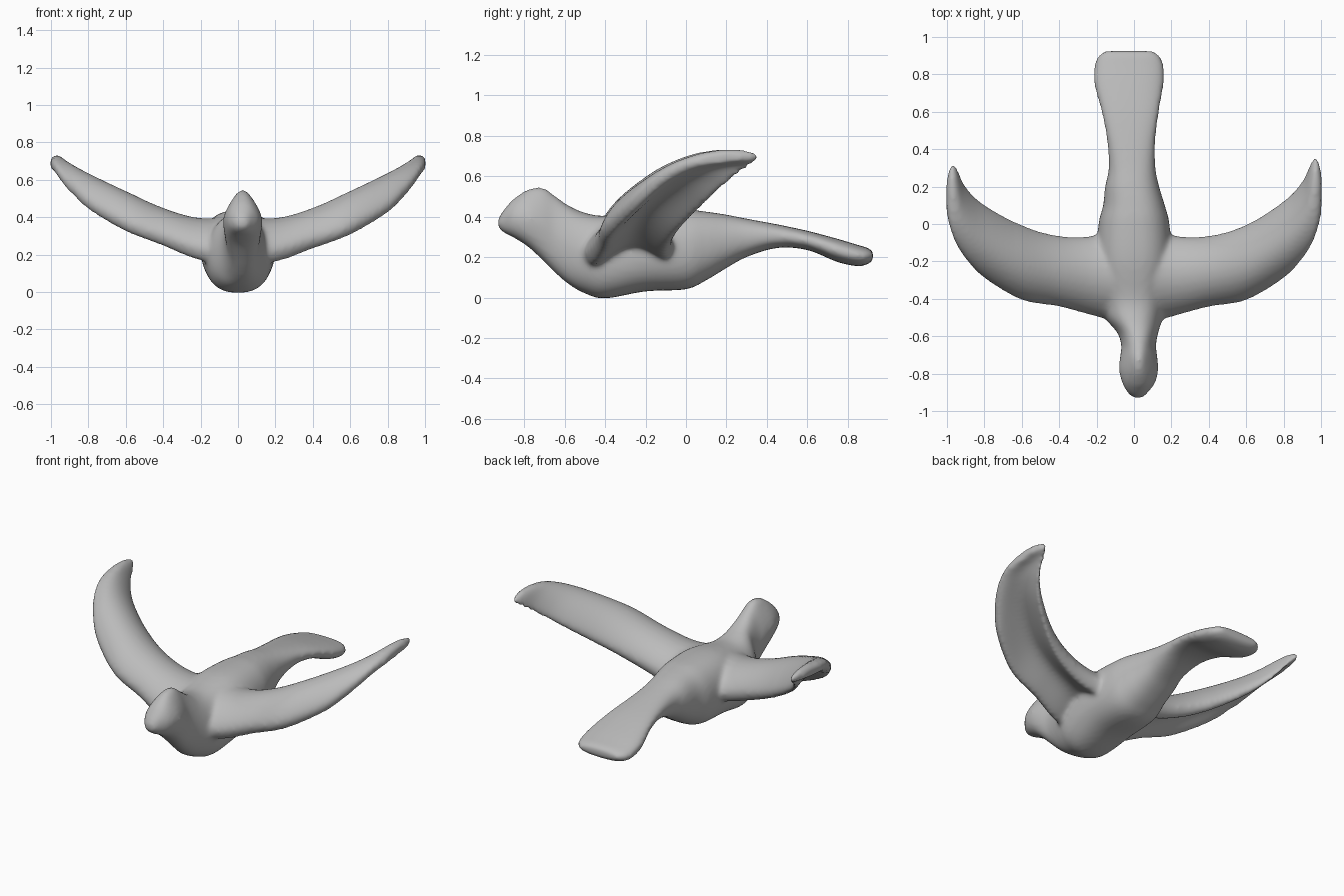
import bpy, bmesh, math

grey = bpy.data.materials.new("plain grey")
grey.diffuse_color = (0.5, 0.5, 0.5, 1)


def refine(rows, steps=5):
    """Catmull-Rom interpolation of a table of section parameters."""
    out = []
    for i in range(len(rows) - 1):
        p0, p1, p2 = rows[max(i - 1, 0)], rows[i], rows[i + 1]
        p3 = rows[min(i + 2, len(rows) - 1)]
        for s in range(steps):
            t = s / steps
            out.append([b + 0.5 * t * (c - a + t * (2*a - 5*b + 4*c - d + t * (3*(b - c) + d - a)))
                        for a, b, c, d in zip(p0, p1, p2, p3)])
    return out + [list(rows[-1])]


def loft(bm, rings):
    """Closed skin through a list of equal-sized rings."""
    vs = [[bm.verts.new(p) for p in r] for r in rings]
    n = len(vs[0])
    for a, b in zip(vs, vs[1:]):
        for k in range(n):
            bm.faces.new((a[k], a[(k + 1) % n], b[(k + 1) % n], b[k]))
    bm.faces.new(vs[0])
    bm.faces.new(vs[-1][::-1])


def power(v, e):
    return math.copysign(abs(v) ** e, v)


N = 32
ANG = [2 * math.pi * k / N for k in range(N)]


def body_ring(y, cx, w, zb, zt, pinch):
    cz, h = (zb + zt) / 2, (zt - zb) / 2
    return [(cx + w * power(math.cos(a), 0.8) * (1 - pinch * max(0, math.sin(a))),
             y, cz + h * power(math.sin(a), 0.85)) for a in ANG]


def wing_ring(side, x, le, te, zle, zte, ztop, t):
    """Cupped section of even thickness: both edges droop below the middle."""
    if side < 0:                      # this wing sits a little higher, with a shorter tip
        zle += 0.02 * min(1, x / 0.5) * (1 if x < 0.9 else 0.6)
        te -= 0.04 * max(0, x - 0.6) / 0.4
    le, te = le + 0.08 * t, te - 0.08 * t
    chord = te - le
    rise = ztop - t / 2 - (zle + zte) / 2
    ring = []
    for a in ANG:
        u = 0.5 - 0.5 * math.cos(a)
        z = zle + (zte - zle) * u + rise * 4 * u * (1 - u)
        slope = 0.6 * (zte - zle + rise * 4 * (1 - 2 * u)) / chord
        off = t / 2 * power(math.sin(a), 0.55)
        ring.append((side * x, le + chord * u - slope * off / math.hypot(1, slope), z + off))
    return ring


# head, trunk and tail: y, centre x, half width, bottom, top, pinch of the upper half
BODY = [
    (-0.93, 0.02, 0.025, 0.345, 0.39, 0),
    (-0.90, 0.02, 0.055, 0.32, 0.435, 0.1),
    (-0.85, 0.025, 0.088, 0.295, 0.49, 0.3),
    (-0.78, 0.025, 0.105, 0.25, 0.535, 0.5),
    (-0.71, 0.025, 0.100, 0.185, 0.545, 0.5),
    (-0.65, 0.025, 0.093, 0.125, 0.505, 0.35),
    (-0.58, 0.02, 0.11, 0.065, 0.455, 0.2),
    (-0.50, 0.0, 0.155, 0.02, 0.42, 0.15),
    (-0.40, 0.0, 0.18, -0.005, 0.405, 0.1),
    (-0.20, 0.0, 0.20, 0.03, 0.435, 0.05),
    (0.00, 0.0, 0.19, 0.04, 0.435, 0.05),
    (0.10, 0.0, 0.165, 0.085, 0.425, 0.05),
    (0.20, -0.01, 0.145, 0.145, 0.41, 0.05),
    (0.30, -0.01, 0.125, 0.20, 0.39, 0),
    (0.45, -0.015, 0.13, 0.245, 0.362, 0),
    (0.60, -0.02, 0.155, 0.235, 0.33, 0),
    (0.75, -0.027, 0.187, 0.175, 0.29, 0),
    (0.85, -0.027, 0.185, 0.155, 0.26, 0),
    (0.90, -0.027, 0.165, 0.165, 0.245, 0),
    (0.925, -0.027, 0.13, 0.185, 0.23, 0),
]

# wing: x, leading y, trailing y, leading z, trailing z, top z, thickness
WING = [
    (0.00, -0.55, -0.00, 0.18, 0.20, 0.41, 0.15),
    (0.20, -0.495, -0.06, 0.185, 0.215, 0.395, 0.145),
    (0.40, -0.44, -0.065, 0.25, 0.27, 0.45, 0.125),
    (0.60, -0.405, -0.005, 0.32, 0.36, 0.54, 0.115),
    (0.80, -0.29, 0.125, 0.435, 0.49, 0.635, 0.10),
    (0.90, -0.19, 0.235, 0.535, 0.59, 0.69, 0.09),
    (0.95, -0.115, 0.345, 0.60, 0.675, 0.722, 0.08),
    (0.98, -0.04, 0.355, 0.645, 0.695, 0.727, 0.07),
    (1.002, 0.05, 0.28, 0.665, 0.69, 0.712, 0.05),
]

bm = bmesh.new()
loft(bm, [body_ring(*r) for r in refine(BODY)])
for side in (-1, 1):
    loft(bm, [wing_ring(side, *r) for r in refine(WING)])
bmesh.ops.recalc_face_normals(bm, faces=bm.faces)

mesh = bpy.data.meshes.new("bird")
bm.to_mesh(mesh)
bm.free()
mesh.materials.append(grey)
bird = bpy.data.objects.new("bird", mesh)
bpy.context.collection.objects.link(bird)

# fuse the parts into one skin and soften the joints
fuse = bird.modifiers.new("fuse", 'REMESH')
fuse.mode = 'VOXEL'
fuse.voxel_size = 0.013
fuse.use_smooth_shade = True
soften = bird.modifiers.new("soften", 'SMOOTH')
soften.factor = 0.5
soften.iterations = 12
